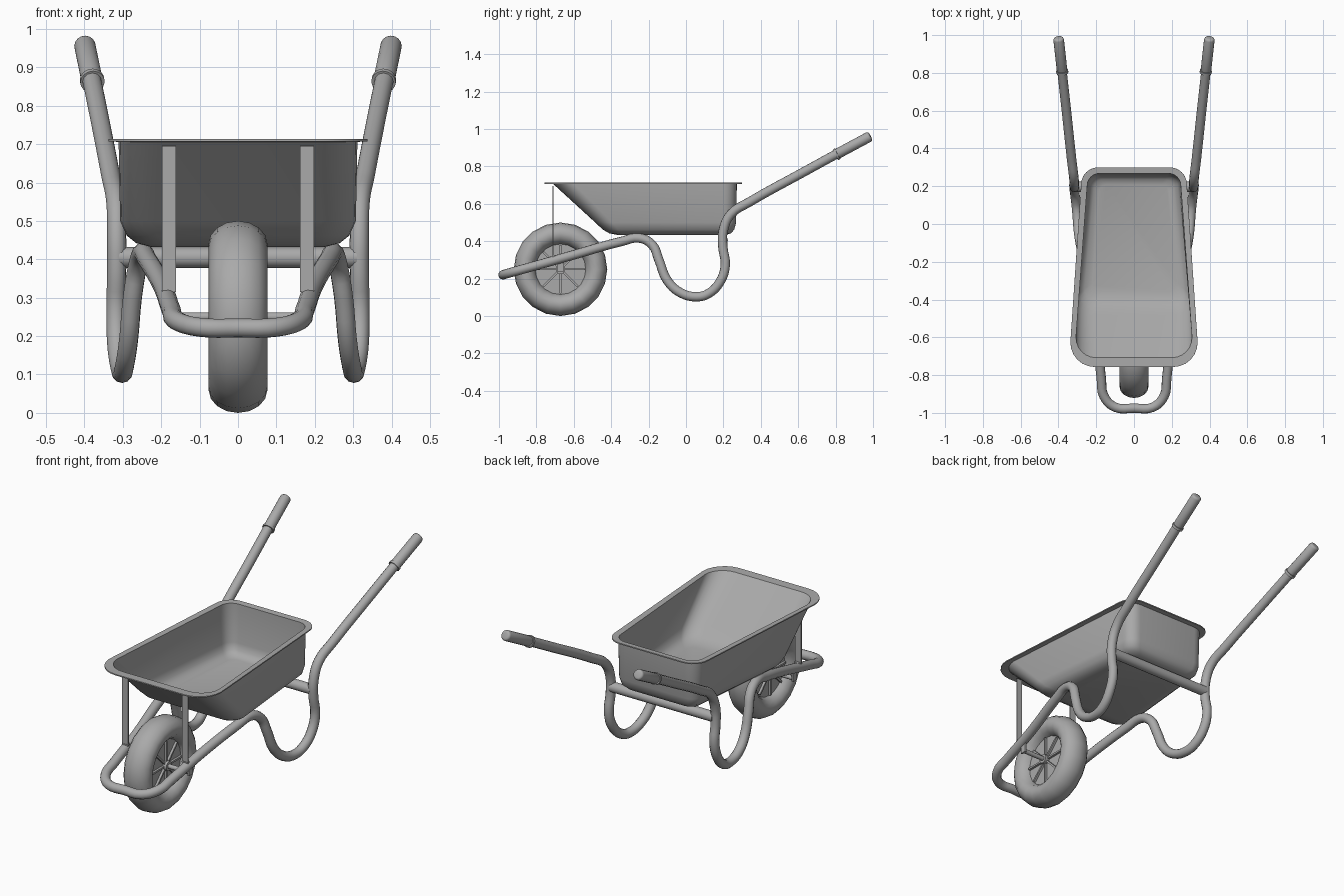
import bpy, bmesh, math
from mathutils import Vector, Matrix

if "Cube" in bpy.data.objects:
    bpy.data.objects.remove(bpy.data.objects["Cube"], do_unlink=True)

# Single painted metal colour
grey = bpy.data.materials.new("plain grey")
grey.use_nodes = True
colour = (0.4, 0.4, 0.4, 1)
grey.diffuse_color = colour
grey.node_tree.nodes["Principled BSDF"].inputs["Base Color"].default_value = colour


def finish(obj, name, angle=40):
    """Name the part, apply its modifiers, colour it and smooth it."""
    obj.name = name
    bpy.ops.object.select_all(action='DESELECT')
    obj.select_set(True)
    bpy.context.view_layer.objects.active = obj
    bpy.ops.object.convert(target='MESH')
    obj = bpy.context.object
    obj.data.materials.clear()
    obj.data.materials.append(grey)
    bpy.ops.object.shade_smooth_by_angle(angle=math.radians(angle))
    return obj


def rod(name, start, end, radius, sides=16, round_end=0):
    start, end = Vector(start), Vector(end)
    axis = end - start
    bpy.ops.mesh.primitive_cylinder_add(
        vertices=sides, radius=radius, depth=axis.length,
        location=(start + end) / 2,
        rotation=axis.to_track_quat('Z', 'Y').to_euler())
    obj = bpy.context.object
    if round_end:
        bevel = obj.modifiers.new("rounded ends", 'BEVEL')
        bevel.width = round_end
        bevel.segments = 3
    return finish(obj, name)


def box(name, centre, size):
    bpy.ops.mesh.primitive_cube_add(size=1, location=centre)
    obj = bpy.context.object
    obj.scale = size
    return finish(obj, name)


# Frame: one bent tube, from the left handle round the front to the right handle
half_path = [
    (.395, .93, .935), (.36, .62, .765), (.33, .34, .61), (.318, .24, .545),
    (.316, .2, .46), (.316, .197, .37), (.318, .21, .27), (.316, .18, .18),
    (.308, .12, .12), (.302, .06, .103), (.295, -.03, .125), (.285, -.1, .19),
    (.275, -.145, .3), (.262, -.18, .38), (.25, -.25, .417), (.237, -.34, .4),
    (.195, -.6, .327), (.173, -.82, .265), (.16, -.91, .24), (.1, -.97, .223),
]
path = half_path + [(0, -.975, .221)] + [(-x, y, z) for x, y, z in reversed(half_path)]
curve = bpy.data.curves.new("frame", 'CURVE')
curve.dimensions = '3D'
curve.bevel_depth = 0.025
curve.bevel_resolution = 4
curve.resolution_u = 4
curve.use_fill_caps = True
spline = curve.splines.new('BEZIER')
spline.bezier_points.add(len(path) - 1)
for point, co in zip(spline.bezier_points, path):
    point.co = co
    point.handle_left_type = point.handle_right_type = 'AUTO'
frame = bpy.data.objects.new("frame", curve)
bpy.context.collection.objects.link(frame)
finish(frame, "frame")

# Brace under the tray, between the legs
rod("cross_brace", (-.31, .197, .405), (.31, .197, .405), .027)


# Tray: rounded outlines lofted from the flange down to the floor
def outline(front, back, front_w, back_w, front_r, back_r, z, steps=6):
    corners = [(1, back, back_w, back_r, 0), (-1, back, back_w, back_r, 90),
               (-1, front, front_w, front_r, 180), (1, front, front_w, front_r, 270)]
    points = []
    for side, y, w, r, turn in corners:
        cx = side * (w - r)
        cy = y - r if turn < 180 else y + r
        for i in range(steps + 1):
            a = math.radians(turn + 90 * i / steps)
            points.append((cx + r * math.cos(a), cy + r * math.sin(a), z))
    return points


sections = [
    (-.757, .3, .337, .28, .13, .09, .707),
    (-.71, .272, .311, .252, .11, .07, .706),
    (-.485, .268, .307, .246, .09, .065, .5),
    (-.445, .258, .29, .236, .08, .06, .462),
    (-.41, .24, .265, .215, .07, .055, .442),
    (-.36, .21, .225, .185, .05, .04, .432),
]
bm = bmesh.new()
rings = [[bm.verts.new(p) for p in outline(*s)] for s in sections]
for upper, lower in zip(rings, rings[1:]):
    for i in range(len(upper)):
        j = (i + 1) % len(upper)
        bm.faces.new((upper[i], lower[i], lower[j], upper[j]))
floor = bm.faces.new(rings[-1])
bmesh.ops.recalc_face_normals(bm, faces=bm.faces)
floor.normal_update()
if floor.normal.z > 0:
    bmesh.ops.reverse_faces(bm, faces=bm.faces)
mesh = bpy.data.meshes.new("tray")
bm.to_mesh(mesh)
bm.free()
tray = bpy.data.objects.new("tray", mesh)
bpy.context.collection.objects.link(tray)
shell = tray.modifiers.new("sheet thickness", 'SOLIDIFY')
shell.thickness = 0.006
shell.offset = -1
finish(tray, "tray")

# Wheel
hub = Vector((0, -.671, .25))
bpy.ops.mesh.primitive_torus_add(major_segments=20, minor_segments=16,
                                 major_radius=.19, minor_radius=.06)
tyre = bpy.context.object
tyre.data.transform(Matrix.Translation(hub) @ Matrix.Rotation(math.pi / 2, 4, 'Y')
                    @ Matrix.Diagonal((1, 1, 1.28, 1)))
finish(tyre, "tyre")


def along_x(half):
    return hub - Vector((half, 0, 0)), hub + Vector((half, 0, 0))


rod("wheel_disc", *along_x(.03), .148, 40)
rod("wheel_hub", *along_x(.055), .025)
rod("axle", *along_x(.185), .012, 12)
for i in range(4):
    bpy.ops.mesh.primitive_cube_add(size=1, location=hub,
                                    rotation=(i * math.pi / 4, 0, 0))
    spoke = bpy.context.object
    spoke.scale = (.085, .26, .01)
    finish(spoke, "wheel_spoke")

# Paired parts
for side, label in ((1, "left"), (-1, "right")):
    rod(label + "_grip", (side * .38, .805, .865), (side * .4, .986, .962), .028, 16, .012)
    rod(label + "_grip_collar", (side * .379, .8, .862), (side * .3805, .812, .8685), .032)
    box(label + "_tray_strut", (side * .18, -.711, .505), (.036, .005, .38))
    box(label + "_strut_foot", (side * .18, -.707, .322), (.036, .018, .006))
    box(label + "_axle_bracket", (side * .183, -.671, .268), (.01, .035, .06))
